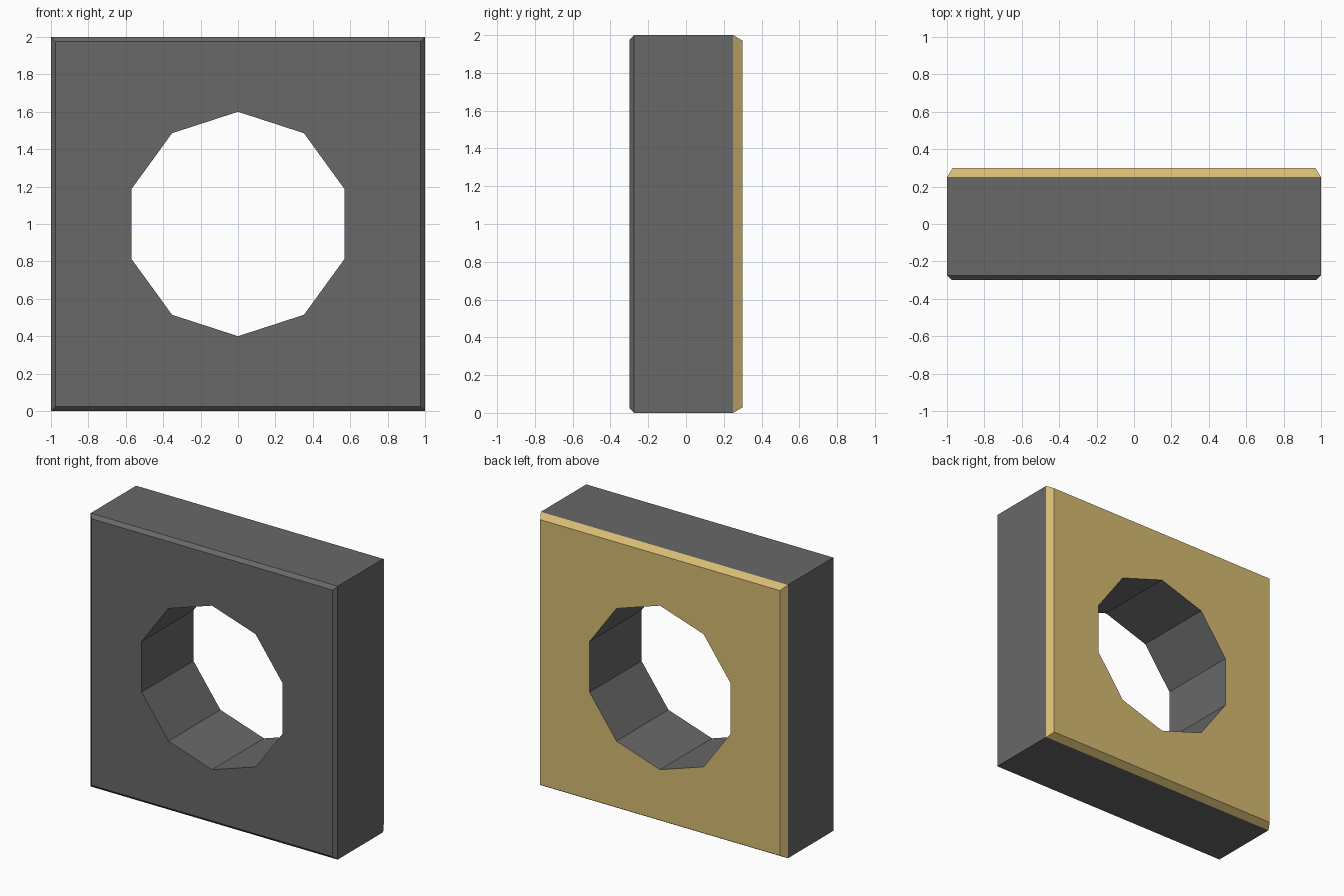
import bpy, bmesh, math

if "Cube" in bpy.data.objects:
    bpy.data.objects.remove(bpy.data.objects["Cube"])


def material(name, colour):
    m = bpy.data.materials.new(name)
    m.diffuse_color = (*colour, 1.0)
    m.use_nodes = True
    m.node_tree.nodes["Principled BSDF"].inputs["Base Color"].default_value = m.diffuse_color
    return m


bm = bmesh.new()


def ring(points, y):
    return [bm.verts.new((x, y, z + 1.0)) for x, z in points]


def square(h):
    return [(-h, -h), (h, -h), (h, h), (-h, h)]


def loft(a, b, mat=0):
    n = len(a)
    for i in range(n):
        f = bm.faces.new((a[i], a[(i + 1) % n], b[(i + 1) % n], b[i]))
        f.material_index = mat


def cap(outer, inner, normal, mat):
    # Flat face with a hole, filled between two closed loops
    edges = []
    for loop in (outer, inner):
        for i, v in enumerate(loop):
            w = loop[(i + 1) % len(loop)]
            edges.append(bm.edges.get((v, w)) or bm.edges.new((v, w)))
    res = bmesh.ops.triangle_fill(bm, edges=edges, use_beauty=True, normal=normal)
    for g in res["geom"]:
        if isinstance(g, bmesh.types.BMFace):
            g.material_index = mat


# Outer shell: front chamfer, straight sides, deeper gold back chamfer
front = ring(square(0.975), -0.30)
side_front = ring(square(1.0), -0.275)
side_back = ring(square(1.0), 0.25)
back = ring(square(0.97), 0.30)
loft(front, side_front)
loft(side_front, side_back)
loft(side_back, back, 1)

# Ten-sided through hole with a corner at the top
angles = [math.radians(90 + 36 * i) for i in range(10)]
hole = [(0.6 * math.cos(a), 0.6 * math.sin(a)) for a in angles]
hole_front = ring(hole, -0.30)
hole_back = ring(hole, 0.30)
loft(hole_front, hole_back)

# Front and back faces around the hole
cap(front, hole_front, (0, -1, 0), 0)
cap(back, hole_back, (0, 1, 0), 1)
bmesh.ops.recalc_face_normals(bm, faces=bm.faces[:])

mesh = bpy.data.meshes.new("square_plate")
bm.to_mesh(mesh)
bm.free()
mesh.materials.append(material("dark grey", (0.14, 0.14, 0.14)))
mesh.materials.append(material("pale gold", (0.67, 0.50, 0.17)))
plate = bpy.data.objects.new("square_plate_with_hole", mesh)
bpy.context.collection.objects.link(plate)
